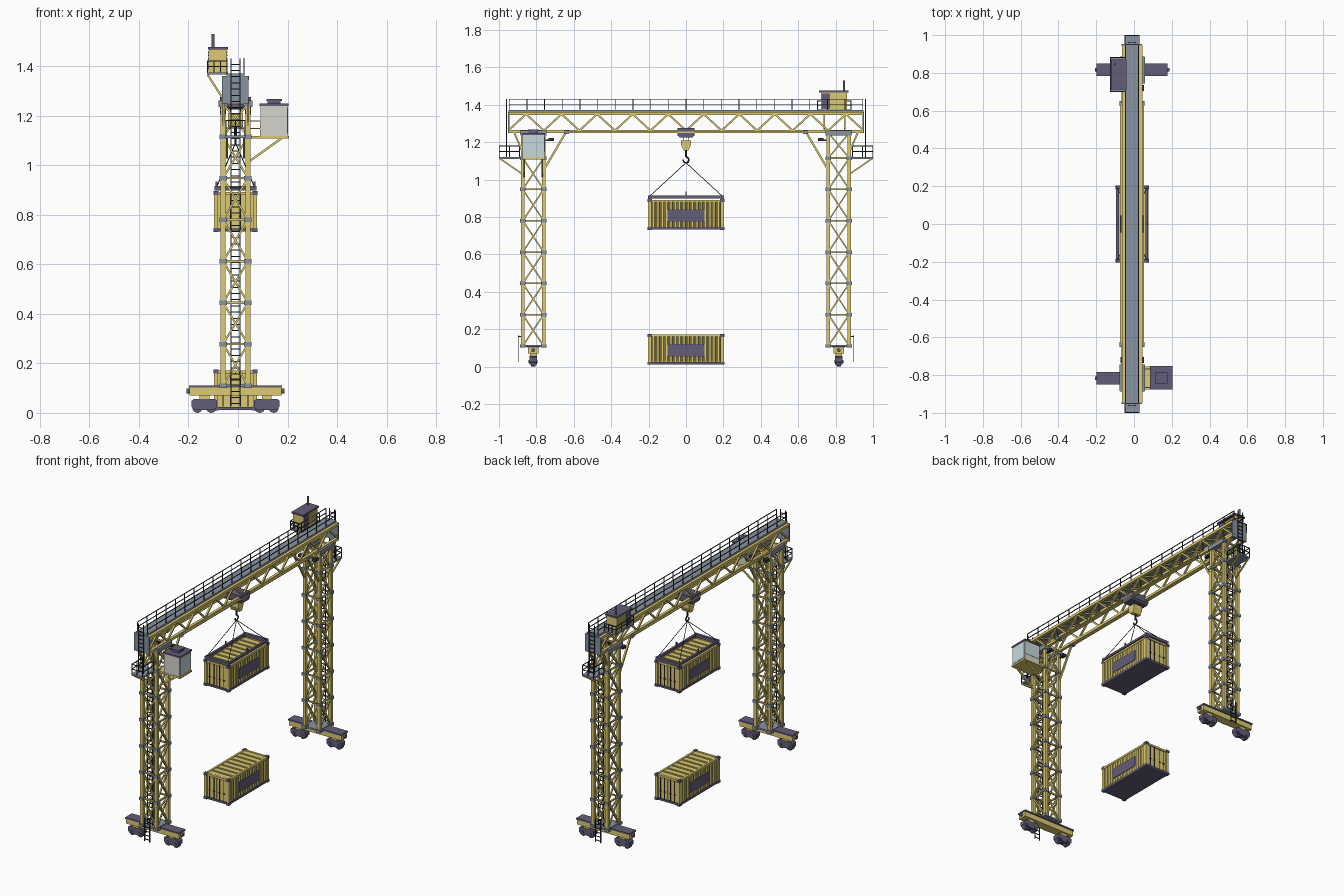
import bpy, bmesh, math
from mathutils import Vector, Matrix

CX = -0.01           # crane centre plane in x
LY = 0.817           # leg centre in y


def mat(name, *c):
    m = bpy.data.materials.new(name)
    m.diffuse_color = (*c, 1)
    return m


YELLOW = mat("yellow", 0.73, 0.60, 0.17)
PURPLE = mat("purple", 0.13, 0.11, 0.19)
STEEL = mat("steel", 0.25, 0.29, 0.35)
DARK = mat("dark", 0.03, 0.035, 0.05)
WHITE = mat("white", 0.68, 0.66, 0.61)
GLASS = mat("glass", 0.56, 0.70, 0.74)


class Part:
    """Collects simple solids into one named object."""
    def __init__(self, name, material):
        self.name, self.m, self.bm = name, material, bmesh.new()

    def box(self, x0, x1, y0, y1, z0, z1):
        size = (abs(x1 - x0), abs(y1 - y0), abs(z1 - z0), 1)
        mid = Vector(((x0 + x1) / 2, (y0 + y1) / 2, (z0 + z1) / 2))
        bmesh.ops.create_cube(self.bm, size=1, matrix=Matrix.Translation(mid) @ Matrix.Diagonal(size))

    def bar(self, p, q, w, sides=4):
        p, q = Vector(p), Vector(q)
        d = q - p
        m = Matrix.Translation((p + q) / 2) @ d.to_track_quat('Z', 'Y').to_matrix().to_4x4()
        if sides == 4:
            bmesh.ops.create_cube(self.bm, size=1, matrix=m @ Matrix.Diagonal((w, w, d.length, 1)))
        else:
            bmesh.ops.create_cone(self.bm, cap_ends=True, segments=sides, radius1=w / 2,
                                  radius2=w / 2, depth=d.length, matrix=m)

    def prism(self, pts, d):
        f = self.bm.faces.new([self.bm.verts.new(p) for p in pts])
        r = bmesh.ops.extrude_face_region(self.bm, geom=[f], use_keep_orig=True)
        bmesh.ops.translate(self.bm, vec=d, verts=[v for v in r["geom"] if isinstance(v, bmesh.types.BMVert)])

    def rail(self, pts, h, n):
        """Handrail along a path: two rails and n spaced posts per run."""
        for a, b in zip(pts, pts[1:]):
            a, b = Vector(a), Vector(b)
            for f in (0.5, 1):
                up = Vector((0, 0, h * f))
                self.bar(a + up, b + up, 0.004)
            for i in range(n + 1):
                p = a.lerp(b, i / n)
                self.bar(p, p + Vector((0, 0, h)), 0.004)

    def ladder(self, y, z0, z1):
        for x in (-0.018, 0.018):
            self.bar((CX + x, y, z0), (CX + x, y, z1), 0.005)
        for i in range(int((z1 - z0) / 0.025)):
            z = z0 + 0.012 + i * 0.025
            self.bar((CX - 0.018, y, z), (CX + 0.018, y, z), 0.004)

    def done(self):
        bmesh.ops.recalc_face_normals(self.bm, faces=self.bm.faces)
        me = bpy.data.meshes.new(self.name)
        self.bm.to_mesh(me)
        self.bm.free()
        me.materials.append(self.m)
        ob = bpy.data.objects.new(self.name, me)
        bpy.context.collection.objects.link(ob)


LEVELS = [0.11, 0.278, 0.445, 0.612, 0.78, 0.948, 1.115, 1.25]
for s, side in ((-1, "front"), (1, "back")):
    y0 = s * LY
    # lattice leg: posts, rings and X bracing, with steel collars
    leg, col = Part(side + "_leg", YELLOW), Part(side + "_leg_collars", STEEL)
    c = [(CX + a * 0.05, y0 + b * 0.056) for a, b in ((-1, -1), (1, -1), (1, 1), (-1, 1))]
    for x, y in c:
        leg.box(x - 0.01, x + 0.01, y - 0.01, y + 0.01, 0.105, 1.26)
        for z in LEVELS:
            col.box(x - 0.015, x + 0.015, y - 0.015, y + 0.015, z - 0.009, z + 0.009)
    for i, z in enumerate(LEVELS):
        for k in range(4):
            a, b = c[k], c[(k + 1) % 4]
            leg.bar((*a, z), (*b, z), 0.009)
            if i < len(LEVELS) - 1:
                leg.bar((*a, z), (*b, LEVELS[i + 1]), 0.008)
                leg.bar((*b, z), (*a, LEVELS[i + 1]), 0.008)
    # knee braces to the girder and platform brackets
    for dx in (-0.05, 0.05):
        x = CX + dx
        leg.bar((x, s * 0.755, 1.06), (x, s * 0.64, 1.257), 0.011)
        leg.bar((x, s * 0.875, 1.15), (x, s * 0.92, 1.255), 0.009)
        leg.bar((CX + dx * 0.7, s * 0.875, 1.03), (CX + dx * 0.7, s * 0.995, 1.112), 0.008)
        col.box(x - 0.016, x + 0.016, s * 0.625, s * 0.65, 1.245, 1.262)
        col.box(x - 0.018, x + 0.018, s * 0.745, s * 0.885, 1.235, 1.262)
    leg.done()
    # landings
    col.box(CX - 0.04, CX + 0.04, s * 0.875, s, 1.11, 1.12)
    col.box(CX - 0.055, CX + 0.055, s * 0.755, s * 0.88, 0.105, 0.115)
    col.done()
    access = Part(side + "_ladders_and_rails", DARK)
    access.ladder(s * 0.897, 0.025, 0.17)
    access.ladder(s * 0.868, 0.12, 1.12)
    access.ladder(s * 0.96, 1.12, 1.43)
    access.bar((CX, s * 0.87, 0.16), (CX, s * 0.897, 0.16), 0.005)
    access.rail([(CX - 0.038, s * 0.89, 1.12), (CX - 0.038, s * 0.998, 1.12),
                 (CX + 0.038, s * 0.998, 1.12), (CX + 0.038, s * 0.89, 1.12)], 0.06, 2)
    # floodlights on the inner side
    for dx in (-0.05, 0.05):
        access.bar((CX + dx, s * 0.76, 1.21), (CX + dx, s * 0.72, 1.21), 0.006)
        access.box(CX + dx - 0.012, CX + dx + 0.012, s * 0.705, s * 0.735, 1.205, 1.222)
    access.done()
    # sill beam with dark cap and buffers
    sill, cap = Part(side + "_sill_beam", YELLOW), Part(side + "_bogies", PURPLE)
    sill.box(-0.195, 0.175, y0 - 0.028, y0 + 0.028, 0.07, 0.104)
    cap.box(-0.198, 0.178, y0 - 0.033, y0 + 0.033, 0.102, 0.111)
    for e in (-1, 1):
        cap.bar((CX + e * 0.18, y0, 0.088), (CX + e * 0.197, y0, 0.088), 0.02, 12)
        bx = CX + e * 0.126
        sill.box(bx - 0.02, bx + 0.02, y0 - 0.018, y0 + 0.018, 0.05, 0.072)
        # chamfered truck frame and two wheels
        prof = ((-0.052, 0.025), (-0.04, 0.012), (0.04, 0.012), (0.052, 0.025), (0.052, 0.048),
                (0.043, 0.056), (-0.043, 0.056), (-0.052, 0.048))
        cap.prism([(bx + u, y0 - 0.02, v) for u, v in prof], (0, 0.04, 0))
        for w in (-0.028, 0.028):
            cap.bar((bx + w, y0 - 0.013, 0.02), (bx + w, y0 + 0.013, 0.02), 0.04, 20)
            cap.bar((bx + w, y0 - 0.024, 0.027), (bx + w, y0 + 0.024, 0.027), 0.018, 12)
    sill.done()
    cap.done()

# girder: four chords, Warren sides, top cross bars
g = Part("girder_truss", YELLOW)
N, STEP = 20, 0.095
for sx in (-1, 1):
    x = CX + sx * 0.045
    for z in (1.258, 1.352):
        g.box(x - 0.009, x + 0.009, -0.945, 0.945, z - 0.008, z + 0.008)
    g.box(x + sx * 0.008, x + sx * 0.018, -0.65, 0.65, 1.25, 1.256)
    for i in range(N):
        a, b = -0.95 + i * STEP, -0.95 + (i + 1) * STEP
        za, zb = (1.262, 1.35) if i % 2 == 0 else (1.35, 1.262)
        g.bar((x, a, za), (x, b, zb), 0.01)
for i in range(N + 1):
    y = max(-0.94, min(0.94, -0.95 + i * STEP))
    g.bar((CX - 0.045, y, 1.35), (CX + 0.045, y, 1.35), 0.008)
    if i < N:
        e = 0.045 if i % 2 else -0.045
        g.bar((CX + e, -0.95 + i * STEP, 1.35), (CX - e, -0.95 + (i + 1) * STEP, 1.35), 0.007)
g.done()
d = Part("girder_deck_and_end_plates", STEEL)
d.box(CX - 0.037, CX + 0.037, -0.95, 0.95, 1.36, 1.371)
for s in (-1, 1):
    d.box(CX - 0.055, CX + 0.053, s * 0.943, s * 0.953, 1.248, 1.36)
d.done()
r = Part("girder_handrails", DARK)
for x in (-0.034, 0.034):
    r.rail([(CX + x, -0.945, 1.37), (CX + x, 0.945, 1.37)], 0.06, 20)
r.done()

# machinery house on bracketed platform
h, p = Part("machinery_house", YELLOW), Part("machinery_house_roof_and_panel", PURPLE)
h.box(-0.118, -0.046, 0.722, 0.862, 1.375, 1.468)
for i in range(6):
    z = 1.388 + i * 0.013
    h.box(-0.121, -0.042, 0.775, 0.855, z, z + 0.006)
for y in (0.74, 0.85):
    h.bar((-0.122, y, 1.365), (-0.062, y, 1.27), 0.008)
h.done()
p.box(-0.122, -0.04, 0.712, 0.87, 1.466, 1.476)
p.box(-0.12, -0.044, 0.726, 0.77, 1.378, 1.46)
p.bar((-0.1, 0.845, 1.47), (-0.1, 0.845, 1.53), 0.012, 12)
p.done()
p = Part("machinery_platform", STEEL)
p.box(-0.126, -0.04, 0.70, 0.885, 1.365, 1.375)
p.done()
p = Part("machinery_platform_rail", DARK)
p.rail([(-0.045, 0.703, 1.375), (-0.124, 0.703, 1.375), (-0.124, 0.882, 1.375), (-0.045, 0.882, 1.375)], 0.045, 3)
p.done()

# operator cabin, glazing, roof and support
c = Part("cabin_shell", WHITE)
c.box(0.09, 0.2, -0.873, -0.757, 1.118, 1.24)
c.done()
c = Part("cabin_windows", GLASS)
c.box(0.198, 0.202, -0.866, -0.764, 1.127, 1.232)
c.box(0.1, 0.19, -0.759, -0.755, 1.15, 1.23)
c.done()
c = Part("cabin_roof", PURPLE)
c.box(0.086, 0.204, -0.877, -0.753, 1.238, 1.248)
c.box(0.12, 0.172, -0.84, -0.79, 1.248, 1.262)
c.box(0.115, 0.177, -0.845, -0.785, 1.26, 1.268)
c.done()
c = Part("cabin_platform", YELLOW)
c.box(0.04, 0.205, -0.875, -0.755, 1.107, 1.118)
for y in (-0.865, -0.768):
    c.bar((0.175, y, 1.108), (0.045, y, 1.015), 0.009)
    c.rail([(0.045, y, 1.118), (0.09, y, 1.118)], 0.06, 1)
c.done()

# trolley, hoist block, hook and slings
t = Part("trolley", PURPLE)
t.prism([(CX - 0.062, y, z) for y, z in ((-0.045, 1.275), (0.045, 1.275), (0.045, 1.235),
         (0.033, 1.224), (-0.033, 1.224), (-0.045, 1.235))], (0.124, 0, 0))
t.done()
t = Part("hook_block", YELLOW)
t.prism([(CX - 0.03, y, z) for y, z in ((-0.026, 1.21), (0.026, 1.21), (0.026, 1.185),
         (0.012, 1.155), (-0.012, 1.155), (-0.026, 1.185))], (0.06, 0, 0))
t.done()
t = Part("hook_and_slings", DARK)
for x in (-0.02, 0.02):
    for y in (-0.015, 0.015):
        t.bar((CX + x, y, 1.2), (CX + x, y, 1.23), 0.004, 6)
t.bar((CX, 0, 1.12), (CX, 0, 1.158), 0.012, 8)
arc = [(CX, 0.015 * math.cos(a), 1.105 + 0.016 * math.sin(a))
       for a in (math.radians(90 - i * 25) for i in range(12))]
for a, b in zip(arc, arc[1:]):
    t.bar(a, b, 0.009, 8)
for sx in (-1, 1):
    for sy in (-1, 1):
        t.bar((CX, 0, 1.09), (CX + sx * 0.075, sy * 0.19, 0.915), 0.004, 6)
t.done()
t = Part("spreader_frame", PURPLE)
for s in (-1, 1):
    t.box(CX + s * 0.07, CX + s * 0.084, -0.2, 0.2, 0.9, 0.914)
    t.box(CX - 0.084, CX + 0.084, s * 0.185, s * 0.203, 0.897, 0.916)
    t.bar((CX + s * 0.077, 0, 0.9), (CX + s * 0.077, 0, 0.935), 0.007)
t.done()


def container(name, z):
    """Shipping container with corrugated sides and roof, doors on both ends."""
    b, f, k = Part(name + "_shell", YELLOW), Part(name + "_base_and_castings", PURPLE), Part(name + "_fittings", DARK)
    b.box(CX - 0.076, CX + 0.076, -0.193, 0.193, z + 0.01, z + 0.155)
    n, w = 16, 0.37 / 16
    for s in (-1, 1):
        pts = [(CX + s * 0.07, -0.185), (CX + s * 0.07, 0.185)]
        for i in reversed(range(n)):
            y = -0.185 + i * w
            pts += [(CX + s * o, y + u * w) for u, o in ((0.95, 0.077), (0.75, 0.084), (0.3, 0.084), (0.1, 0.077))]
        b.prism([(x, y, z + 0.017) for x, y in pts], (0, 0, 0.136))
        b.box(CX + s * 0.074, CX + s * 0.086, -0.2, 0.2, z + 0.15, z + 0.162)
        f.box(CX + s * 0.074, CX + s * 0.086, -0.2, 0.2, z + 0.002, z + 0.016)
        f.box(CX + s * 0.078, CX + s * 0.0865, -0.1, 0.1, z + 0.045, z + 0.11)
        f.box(CX - 0.08, CX + 0.08, s * 0.188, s * 0.2, z + 0.002, z + 0.014)
        b.box(CX - 0.08, CX + 0.08, s * 0.186, s * 0.2, z + 0.15, z + 0.162)
        for e in (-1, 1):
            b.box(CX + s * 0.07, CX + s * 0.087, e * 0.184, e * 0.202, z + 0.012, z + 0.15)
            for zz in (z, z + 0.149):
                f.box(CX + s * 0.068, CX + s * 0.089, e * 0.182, e * 0.205, zz, zz + 0.016)
            # door leaf, lock rods and keepers
            b.box(CX + s * 0.003, CX + s * 0.067, e * 0.19, e * 0.197, z + 0.018, z + 0.147)
            for x in (0.02, 0.05):
                k.bar((CX + s * x, e * 0.2, z + 0.015), (CX + s * x, e * 0.2, z + 0.152), 0.005, 6)
                k.box(CX + s * x - 0.005, CX + s * x + 0.005, e * 0.195, e * 0.203, z + 0.06, z + 0.066)
    for i in range(8):
        y = -0.176 + i * 0.0475
        b.box(CX - 0.072, CX + 0.072, y - 0.007, y + 0.026, z + 0.15, z + 0.161)
    f.box(CX - 0.077, CX + 0.077, -0.193, 0.193, z + 0.002, z + 0.011)
    for q in (b, f, k):
        q.done()


container("ground_container", 0.01)
container("lifted_container", 0.73)
